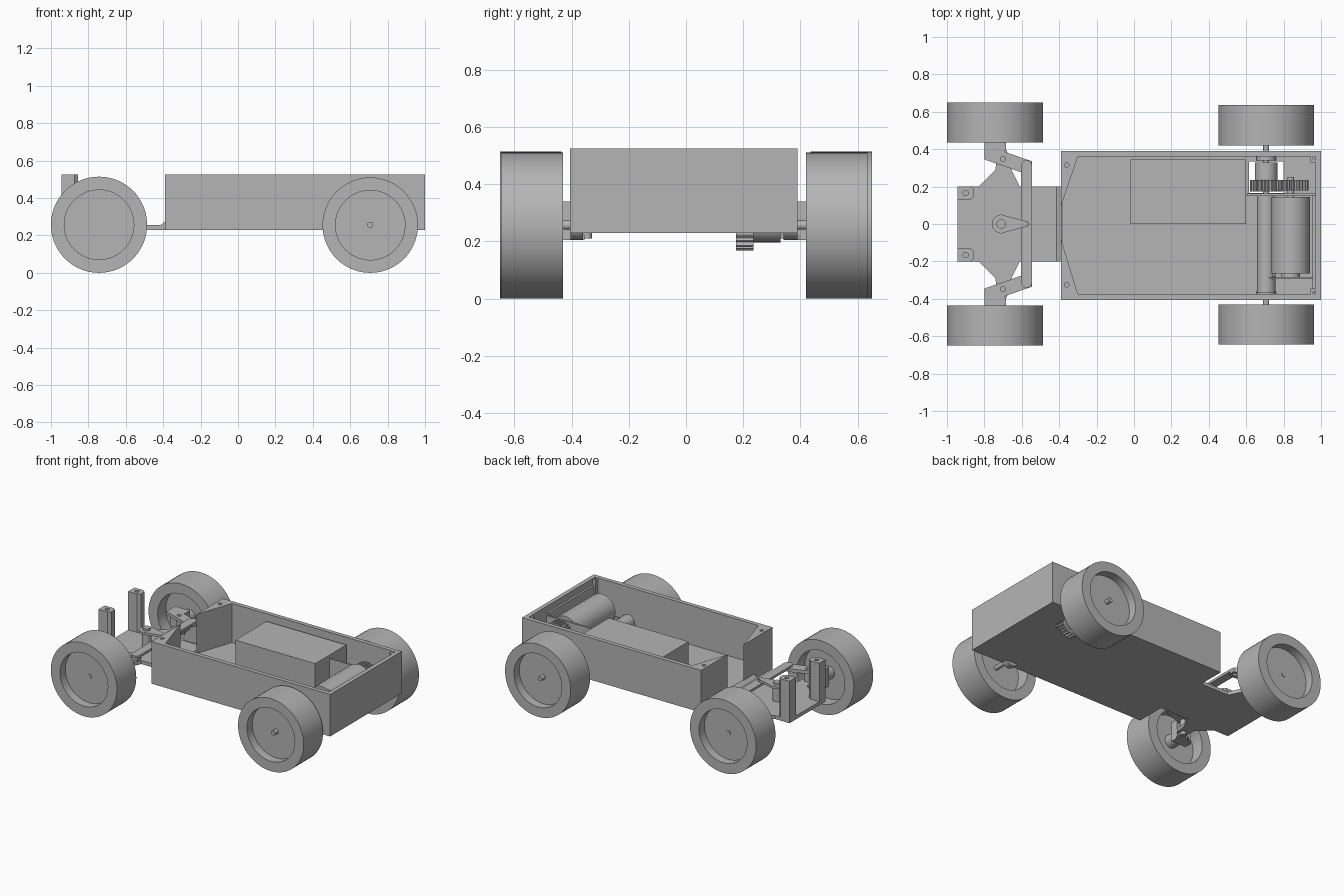
import bpy, bmesh, math
from mathutils import Matrix

old = bpy.data.objects.get("Cube")
if old:
    bpy.data.objects.remove(old)

GREY = (0.46, 0.46, 0.46, 1)
mat = bpy.data.materials.new("plain grey")
mat.use_nodes = True
mat.diffuse_color = GREY
mat.node_tree.nodes["Principled BSDF"].inputs["Base Color"].default_value = GREY


def finish(name, bm):
    bmesh.ops.recalc_face_normals(bm, faces=bm.faces)
    me = bpy.data.meshes.new(name)
    bm.to_mesh(me)
    bm.free()
    me.materials.append(mat)
    me.shade_smooth()
    me.set_sharp_from_angle(angle=math.radians(30))
    ob = bpy.data.objects.new(name, me)
    bpy.context.scene.collection.objects.link(ob)
    return ob


def prism(name, pts, z0, z1, matrix=None):
    bm = bmesh.new()
    face = bm.faces.new([bm.verts.new((x, y, z0)) for x, y in pts])
    top = bmesh.ops.extrude_face_region(bm, geom=[face])["geom"]
    verts = [v for v in top if isinstance(v, bmesh.types.BMVert)]
    bmesh.ops.translate(bm, verts=verts, vec=(0, 0, z1 - z0))
    if matrix:
        bm.transform(matrix)
    return finish(name, bm)


def box(name, x0, x1, y0, y1, z0, z1):
    return prism(name, [(x0, y0), (x1, y0), (x1, y1), (x0, y1)], z0, z1)


def circle(r, n=32, cx=0, cy=0):
    return [(cx + r * math.cos(i * math.tau / n), cy + r * math.sin(i * math.tau / n)) for i in range(n)]


def rod_z(name, x, y, r, z0, z1):
    return prism(name, circle(r, 32, x, y), z0, z1)


def along_y(x, z):
    return Matrix.Translation((x, 0, z)) @ Matrix.Rotation(-math.pi / 2, 4, "X")


def rod_y(name, x, z, r, y0, y1):
    return prism(name, circle(r), min(y0, y1), max(y0, y1), along_y(x, z))


def gear(name, x, z, r, y0, y1, teeth=24):
    pts = []
    for i in range(teeth):
        for k, rr in ((0, 0.86), (0.4, 0.86), (0.55, 1), (0.85, 1)):
            a = (i + k) * math.tau / teeth
            pts.append((r * rr * math.cos(a), r * rr * math.sin(a)))
    return prism(name, pts, y0, y1, along_y(x, z))


def cut(ob, *cutters):
    for c in cutters:
        c.hide_render = True
        c.hide_viewport = False
        mod = ob.modifiers.new("cut", "BOOLEAN")
        mod.operation, mod.solver, mod.object = "DIFFERENCE", "EXACT", c
    dg = bpy.context.evaluated_depsgraph_get()
    me = bpy.data.meshes.new_from_object(ob.evaluated_get(dg))
    ob.modifiers.clear()
    ob.data = me
    me.shade_smooth()
    me.set_sharp_from_angle(angle=math.radians(30))
    for c in cutters:
        bpy.data.objects.remove(c)


def wheel(name, x, r, inner, outer):
    # Tyre ring with a recessed disc, revolved about the axle
    d = 1 if outer > inner else -1
    rim = 0.186
    a, b = outer - 0.06 * d, inner + 0.09 * d
    prof = [(0, a), (rim, a), (rim, outer), (r, outer), (r, inner), (rim, inner), (rim, b), (0, b)]
    bm = bmesh.new()
    vs = [bm.verts.new((p, y, 0)) for p, y in prof]
    es = [bm.edges.new(e) for e in zip(vs, vs[1:])]
    bmesh.ops.spin(bm, geom=vs + es, axis=(0, 1, 0), cent=(0, 0, 0), angle=math.tau, steps=72)
    bmesh.ops.remove_doubles(bm, verts=bm.verts, dist=1e-4)
    bm.transform(Matrix.Translation((x, 0, r)))
    return finish(name, bm)


FX, RX, AZ = -0.743, 0.707, 0.257   # front axle, rear axle, axle height

# Open tray with angled front corners
tray = box("chassis_tray", -0.39, 1, -0.405, 0.39, 0.23, 0.525)
inside = [(-0.5, 0.08), (-0.395, 0.08), (-0.30, 0.36), (0.97, 0.36),
          (0.97, -0.375), (-0.30, -0.375), (-0.395, -0.065), (-0.5, -0.065)]
cut(tray, prism("tray_cutter", inside, 0.25, 0.7),
    box("slot_cutter", 0.615, 0.80, 0.165, 0.335, 0.1, 0.3),
    *[rod_z("hole_cutter", -0.36, y, 0.012, 0.4, 0.7) for y in (-0.325, 0.315)])
for y in (-0.37, 0.355):
    post = box("corner_post", 0.945, 0.99, y - 0.025, y + 0.025, 0.24, 0.525)
    post.data.transform(Matrix.Translation((0, 0, -0.001)))
    cut(post, rod_z("hole_cutter", 0.968, y, 0.012, 0.4, 0.7))

# Battery, divider and motor mount
box("battery", -0.02, 0.60, 0, 0.345, 0.25, 0.48)
box("motor_mount", 0.605, 0.97, 0.15, 0.163, 0.25, 0.46)
box("motor_cradle", 0.735, 0.755, -0.28, 0.15, 0.25, 0.32)
box("rear_ledge", 0.955, 0.972, -0.37, 0.155, 0.25, 0.48)
box("motor_bracket", 0.72, 0.96, -0.295, -0.285, 0.25, 0.34)

# Motor and gears
rod_y("motor", 0.838, 0.38, 0.104, -0.265, 0.145)
rod_y("motor_end_cap", 0.838, 0.38, 0.05, -0.285, -0.264)
rod_y("motor_shaft", 0.838, 0.38, 0.018, 0.14, 0.25)
gear("motor_gear", 0.842, 0.38, 0.09, 0.18, 0.235)
gear("axle_gear", RX, AZ, 0.088, 0.175, 0.235)
rod_y("gear_hub", RX, AZ, 0.06, 0.234, 0.33)

# Rear axle
rod_y("rear_axle", RX, AZ, 0.016, -0.62, 0.61)
rod_y("axle_tube", RX, 0.285, 0.049, -0.37, 0.15)
rod_y("left_axle_bearing", RX, AZ, 0.052, 0.34, 0.389)
rod_y("right_axle_bearing", RX, AZ, 0.052, -0.404, -0.36)
wheel("rear_wheel_a", RX, 0.255, 0.42, 0.635)
wheel("rear_wheel_b", RX, 0.255, -0.43, -0.645)

# Front plate, widening toward the steering pivots
half = [(-0.38, 0.2), (-0.61, 0.2), (-0.655, 0.29), (-0.665, 0.37), (-0.735, 0.37),
        (-0.74, 0.29), (-0.83, 0.2), (-0.945, 0.2)]
prism("front_plate", half + [(x, -y) for x, y in reversed(half)], 0.23, 0.255)
prism("plate_fillet", [(0, 0), (0.03, 0), (0.03, 0.025)], -0.2, 0.2,
      Matrix.Translation((-0.415, 0, 0.254)) @ Matrix.Rotation(math.pi / 2, 4, "X"))

# Steering bar and horn
bar = box("steering_bar", -0.605, -0.545, -0.31, 0.31, 0.335, 0.352)
cut(bar, rod_z("hole_cutter", -0.575, 0, 0.013, 0.2, 0.5))
rod_z("steering_post", -0.71, 0, 0.03, 0.25, 0.36)
horn = [(-0.71 + 0.05 * math.cos(a), 0.05 * math.sin(a))
        for a in [math.radians(60 + 12 * i) for i in range(21)]]
prism("steering_horn", horn + [(-0.58, -0.016), (-0.56, 0), (-0.58, 0.016)], 0.353, 0.37)
rod_z("horn_screw", -0.71, 0, 0.025, 0.37, 0.385)

# Parts repeated on both sides
for s, side in ((1, "left"), (-1, "right")):
    def mir(pts):
        return [(x, s * y) for x, y in pts]

    ys = sorted((s * 0.13, s * 0.2))
    post = prism(side + "_body_post", mir([(-0.945, 0.13), (-0.875, 0.13), (-0.855, 0.145),
                 (-0.855, 0.185), (-0.875, 0.2), (-0.945, 0.2)]), 0.24, 0.525)
    cut(post, rod_z("hole_cutter", -0.9, s * 0.165, 0.014, 0.4, 0.7))

    # Steering knuckle: upper arm, lower arm, block, king pin
    arm = prism(side + "_knuckle_arm", mir([(-0.80, 0.40), (-0.80, 0.345), (-0.71, 0.315),
                (-0.60, 0.275), (-0.555, 0.28), (-0.545, 0.30), (-0.545, 0.335),
                (-0.69, 0.385), (-0.69, 0.40)]), 0.318, 0.34)
    cut(arm, rod_z("hole_cutter", -0.70, s * 0.348, 0.014, 0.2, 0.5),
        rod_z("hole_cutter", -0.575, s * 0.31, 0.014, 0.2, 0.5))
    prism(side + "_bar_end", circle(0.03, 24, -0.575, s * 0.31), 0.336, 0.352)
    prism(side + "_lower_arm", mir([(-0.80, 0.40), (-0.74, 0.355), (-0.665, 0.355), (-0.685, 0.40)]),
          0.205, 0.225)
    box(side + "_knuckle_block", -0.80, -0.685, *sorted((s * 0.39, s * 0.445)), 0.205, 0.34)
    rod_z(side + "_king_pin", -0.70, s * 0.348, 0.02, 0.21, 0.325)
    rod_y(side + "_front_axle", FX, AZ, 0.016, s * 0.44, s * 0.594)
    rod_y(side + "_front_hub", FX, AZ, 0.045, s * 0.44, s * 0.54)
    wheel(side + "_front_wheel", FX, AZ, s * 0.435, s * 0.65)
